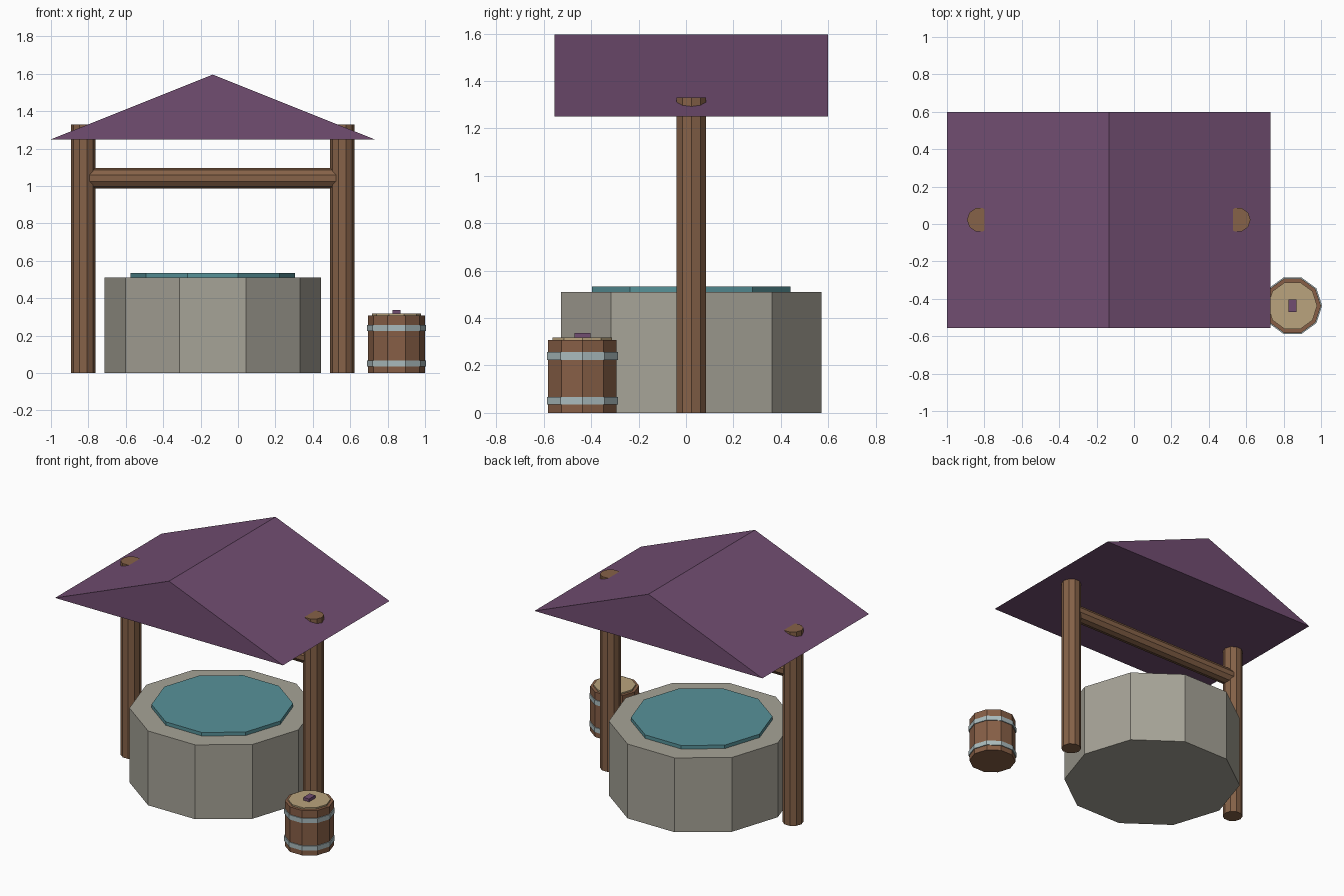
import bpy, bmesh, math
from mathutils import Matrix

if "Cube" in bpy.data.objects:
    bpy.data.objects.remove(bpy.data.objects["Cube"])


def material(name, r, g, b):
    lin = [((c / 255 + 0.055) / 1.055) ** 2.4 for c in (r, g, b)]
    m = bpy.data.materials.new(name)
    m.diffuse_color = (*lin, 1)
    m.use_nodes = True
    m.node_tree.nodes["Principled BSDF"].inputs["Base Color"].default_value = m.diffuse_color
    return m


STONE = material("stone", 166, 163, 151)
WATER = material("water", 87, 146, 153)
WOOD = material("wood", 134, 98, 72)
BARREL = material("barrel wood", 135, 95, 70)
ROOF = material("purple", 113, 77, 113)
LID = material("pale wood", 186, 164, 125)
METAL = material("metal", 170, 187, 189)

CX, CY = -0.135, 0.0225      # well centre
BX, BY = 0.8475, -0.437      # barrel centre


def finish(name, bm, mat):
    bmesh.ops.recalc_face_normals(bm, faces=bm.faces)
    mesh = bpy.data.meshes.new(name)
    bm.to_mesh(mesh)
    bm.free()
    mesh.materials.append(mat)
    ob = bpy.data.objects.new(name, mesh)
    bpy.context.collection.objects.link(ob)
    return ob


def decagon(name, mat, x, y, z0, z1, r):
    """Ten-sided upright cylinder with a corner facing the front."""
    bm = bmesh.new()
    bmesh.ops.create_cone(bm, cap_ends=True, segments=10, radius1=r, radius2=r, depth=z1 - z0,
                          matrix=Matrix.Rotation(math.pi / 2, 4, 'Z'))
    bmesh.ops.translate(bm, verts=bm.verts, vec=(x, y, (z0 + z1) / 2))
    return finish(name, bm, mat)


# Well and water
decagon("well_wall", STONE, CX, CY, 0, 0.51, 0.5775)
decagon("water", WATER, CX, CY, 0.50, 0.534, 0.44)

# Posts on both sides
for side, label in ((-1, "left"), (1, "right")):
    decagon(label + "_post", WOOD, CX + side * 0.6925, CY, 0, 1.33, 0.065)

# Cross beam between the posts
beam = decagon("cross_beam", WOOD, 0, 0, -0.66, 0.66, 0.055)
beam.rotation_euler = (0, math.pi / 2, 0)
beam.location = (CX, CY, 1.042)

# Gabled roof: triangle extruded from front to back
bm = bmesh.new()
gable = bm.faces.new([bm.verts.new(p) for p in
                      ((-1, -0.555, 1.25), (0.73, -0.555, 1.25), (CX, -0.555, 1.596))])
back = bmesh.ops.extrude_face_region(bm, geom=[gable], use_keep_orig=True)["geom"]
bmesh.ops.translate(bm, vec=(0, 1.155, 0),
                    verts=[v for v in back if isinstance(v, bmesh.types.BMVert)])
finish("roof", bm, ROOF)

# Barrel with hoops and lid
decagon("barrel", BARREL, BX, BY, 0, 0.308, 0.152)
for label, z in (("lower", 0.052), ("upper", 0.24)):
    decagon(label + "_hoop", METAL, BX, BY, z - 0.016, z + 0.016, 0.158)
decagon("barrel_lid", LID, BX, BY, 0.30, 0.318, 0.132)

# Lid handle
bm = bmesh.new()
bmesh.ops.create_cube(bm, size=1)
bmesh.ops.scale(bm, verts=bm.verts, vec=(0.044, 0.068, 0.03))
bmesh.ops.translate(bm, verts=bm.verts, vec=(BX, BY, 0.323))
finish("lid_handle", bm, ROOF)
